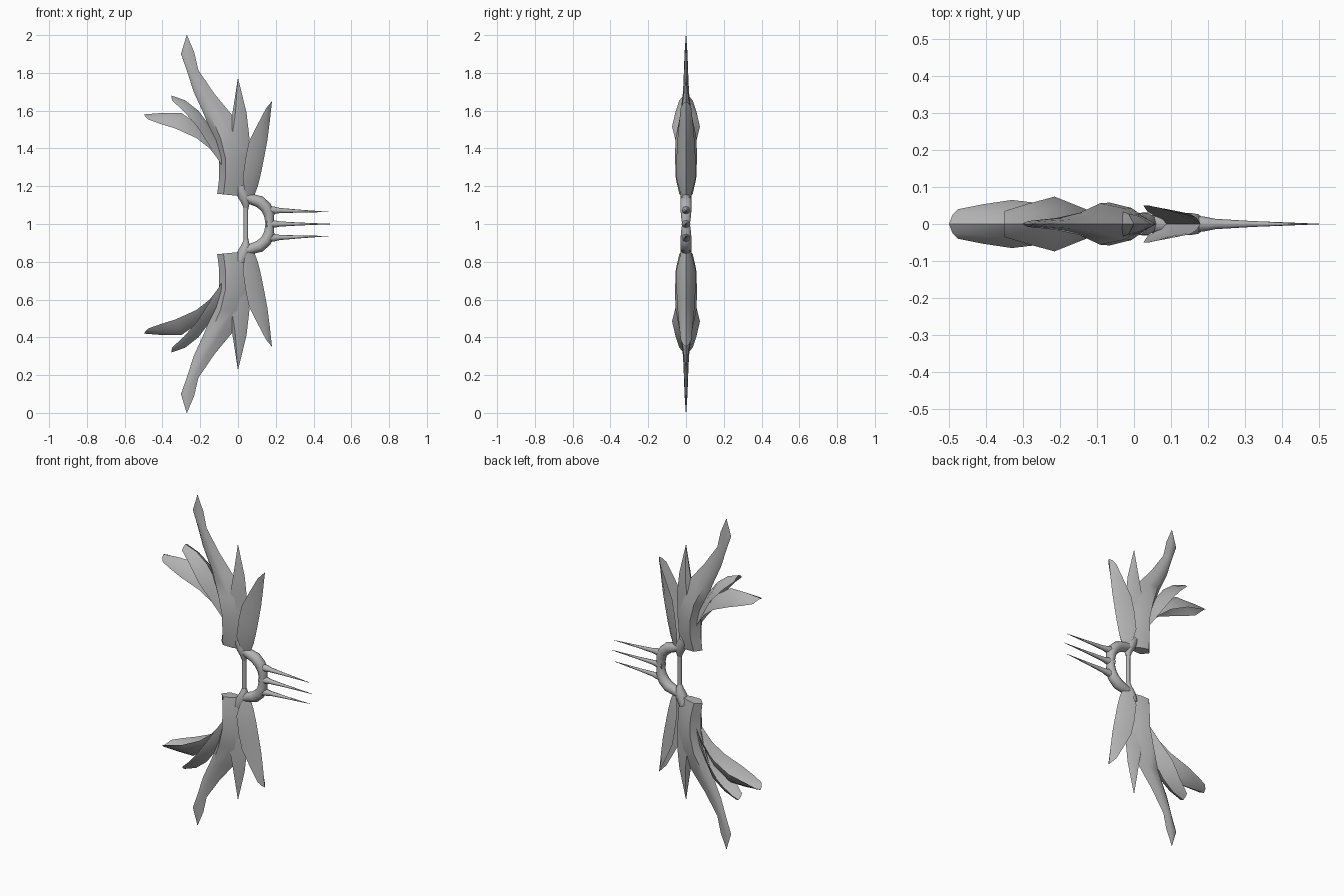
import bpy, bmesh, math
from mathutils import Vector

if "Cube" in bpy.data.objects:
    bpy.data.objects.remove(bpy.data.objects["Cube"], do_unlink=True)

grey = bpy.data.materials.new("plain grey")
grey.use_nodes = True
COLOUR = (0.45, 0.45, 0.45, 1)
grey.diffuse_color = COLOUR
grey.node_tree.nodes["Principled BSDF"].inputs["Base Color"].default_value = COLOUR


def loft(name, rings, closed=True, outward=None, angle=40):
    """Skin a list of equal-length point rings; a closed skin gets end caps."""
    bm = bmesh.new()
    rows = [[bm.verts.new(p) for p in ring] for ring in rings]
    n = len(rows[0])
    for a, b in zip(rows, rows[1:]):
        for i in range(n if closed else n - 1):
            j = (i + 1) % n
            bm.faces.new((a[i], a[j], b[j], b[i]))
    if closed:
        bm.faces.new(rows[0])
        bm.faces.new(rows[-1])
    bmesh.ops.recalc_face_normals(bm, faces=bm.faces)
    bm.normal_update()
    # open sheets must face their convex side
    if outward and sum(f.normal.dot(outward) * f.calc_area() for f in bm.faces) < 0:
        bmesh.ops.reverse_faces(bm, faces=bm.faces)
    mesh = bpy.data.meshes.new(name)
    bm.to_mesh(mesh)
    bm.free()
    mesh.materials.append(grey)
    obj = bpy.data.objects.new(name, mesh)
    bpy.context.collection.objects.link(obj)
    bpy.ops.object.select_all(action='DESELECT')
    obj.select_set(True)
    bpy.context.view_layer.objects.active = obj
    bpy.ops.object.shade_smooth_by_angle(angle=math.radians(angle))
    return obj


def at(x, y, z, s):
    """Point in the upper half, or reflected to the lower half for s = -1."""
    return Vector((x, y, 1 + s * (z - 1)))


def shell(name, stations, s):
    """Folded feather: spine x, z, rim x, z and rim half width per station."""
    rings, out = [], Vector()
    for sx, sz, ex, ez, w in stations:
        rings.append([at(sx + (ex - sx) * t * t, w * t, sz + (ez - sz) * t * t, s)
                      for t in (-1, -0.6, 0, 0.6, 1)])
        out += at(sx, 0, sz, s) - at(ex, 0, ez, s)
    loft(name, rings, False, out, 50)


def blade(name, stations, s):
    """Lens section: left x, z, right x, z and half thickness per station."""
    section = ((0, 0), (0.22, 1), (0.6, 0.75), (1, 0), (0.6, -0.75), (0.22, -1))
    rings = [[at(lx + (rx - lx) * t, w * k, lz + (rz - lz) * t, s) for t, k in section]
             for lx, lz, rx, rz, w in stations]
    loft(name, rings, angle=55)


def tube(name, points, sides=10):
    """Round tube in the xz plane through x, z, radius points."""
    rings = []
    for i, (x, z, r) in enumerate(points):
        a, b = points[max(i - 1, 0)], points[min(i + 1, len(points) - 1)]
        tangent = Vector((b[0] - a[0], 0, b[1] - a[1])).normalized()
        side = Vector((-tangent.z, 0, tangent.x))
        rings.append([Vector((x, 0, z)) + r * (side * math.cos(q) + Vector((0, math.sin(q), 0)))
                      for q in (2 * math.pi * k / sides for k in range(sides))])
    loft(name, rings, angle=60)


HORN = [(-0.11, 1.16, 0.04, 1.145, 0.035), (-0.10, 1.24, 0.05, 1.24, 0.054),
        (-0.10, 1.34, 0.055, 1.36, 0.058), (-0.13, 1.45, 0.045, 1.46, 0.056),
        (-0.18, 1.58, -0.03, 1.575, 0.030), (-0.235, 1.70, -0.125, 1.69, 0.016),
        (-0.27, 1.81, -0.21, 1.815, 0.011), (-0.302, 1.90, -0.232, 1.91, 0.008),
        (-0.272, 2.0, -0.27, 2.0, 0.001)]
SPIKE = [(-0.06, 1.30, 0.055, 1.30, 0.035), (-0.06, 1.45, 0.06, 1.46, 0.035),
         (-0.032, 1.57, 0.045, 1.59, 0.028), (-0.001, 1.77, 0.001, 1.77, 0.001)]
LOWER_FEATHER = [(-0.50, 1.58, -0.475, 1.553, 0.04), (-0.40, 1.588, -0.41, 1.53, 0.053),
                 (-0.30, 1.588, -0.33, 1.505, 0.065), (-0.20, 1.52, -0.22, 1.455, 0.052),
                 (-0.15, 1.45, -0.15, 1.40, 0.04), (-0.08, 1.36, -0.08, 1.31, 0.02)]
UPPER_FEATHER = [(-0.352, 1.68, -0.35, 1.655, 0.035), (-0.28, 1.655, -0.285, 1.595, 0.055),
                 (-0.21, 1.60, -0.215, 1.515, 0.074), (-0.15, 1.52, -0.155, 1.42, 0.05),
                 (-0.06, 1.38, -0.08, 1.30, 0.02)]
FRONT_GUARD = [(0.18, 1.65, 0.15, 1.615, 0.028), (0.168, 1.54, 0.10, 1.52, 0.038),
               (0.155, 1.44, 0.058, 1.435, 0.046), (0.14, 1.36, 0.04, 1.35, 0.05),
               (0.122, 1.27, 0.025, 1.24, 0.05), (0.105, 1.20, 0.035, 1.18, 0.035),
               (0.082, 1.14, 0.06, 1.14, 0.018)]

# Wings, above and below the grip
for s, half in ((1, "upper"), (-1, "lower")):
    blade(half + "_horn_blade", HORN, s)
    blade(half + "_inner_spike", SPIKE, s)
    shell(half + "_long_feather", LOWER_FEATHER, s)
    shell(half + "_short_feather", UPPER_FEATHER, s)
    shell(half + "_front_guard", FRONT_GUARD, s)
    # Socket joining wing and grip
    tube(half + "_socket", [(0.01, 1 + s * 0.20, 0.03), (0.03, 1 + s * 0.15, 0.032),
                            (0.042, 1 + s * 0.115, 0.024), (0.042, 1 + s * 0.085, 0.013)])

# Grip bar and knuckle bow
tube("grip_bar", [(0.042, 0.87, 0.014), (0.042, 0.93, 0.012),
                  (0.042, 1.07, 0.012), (0.042, 1.13, 0.014)])
arc = [(0.03, 1.145, 0.024), (0.075, 1.13, 0.028), (0.115, 1.118, 0.032),
       (0.148, 1.088, 0.031), (0.165, 1.05, 0.028)]
tube("knuckle_bow", arc + [(0.168, 1.0, 0.022)] + [(x, 2 - z, r) for x, z, r in reversed(arc)])

# Knuckle spikes
for name, z, tip, length in (("top_claw", 1.073, 1.064, 0.48), ("middle_claw", 1.0, 1.0, 0.50),
                             ("bottom_claw", 0.927, 0.936, 0.48)):
    tube(name, [(0.15, z, 0.024), (0.19, z, 0.02), (0.22, z + (tip - z) * 0.2, 0.014),
                (0.32, z + (tip - z) * 0.5, 0.008), (length, tip, 0.0008)], 8)
